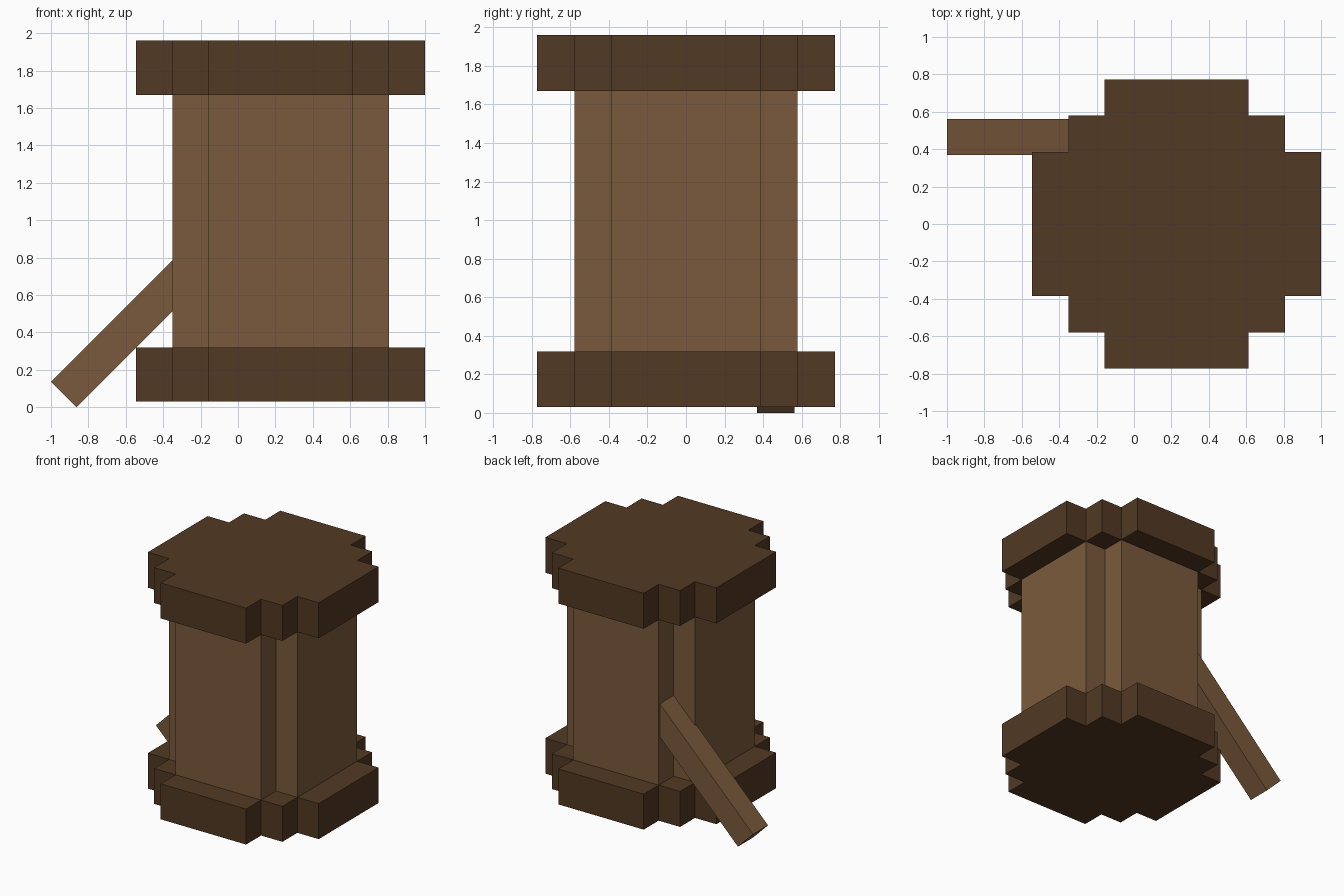
import bpy, bmesh, math
from mathutils import Matrix, Vector

if "Cube" in bpy.data.objects:
    bpy.data.objects.remove(bpy.data.objects["Cube"])

U = 0.193          # module size
CX = 0.2275        # centre of the barrel in x
Z0 = 0.03          # underside of the lower cap


def material(name, rgb):
    m = bpy.data.materials.new(name)
    m.diffuse_color = (*rgb, 1.0)
    m.use_nodes = True
    m.node_tree.nodes["Principled BSDF"].inputs["Base Color"].default_value = m.diffuse_color
    return m


dark_wood = material("dark wood", (0.084, 0.041, 0.0168))
light_wood = material("light wood", (0.195, 0.102, 0.045))


def finish(name, bm, mat):
    bmesh.ops.recalc_face_normals(bm, faces=bm.faces)
    mesh = bpy.data.meshes.new(name)
    bm.to_mesh(mesh)
    bm.free()
    mesh.materials.append(mat)
    obj = bpy.data.objects.new(name, mesh)
    bpy.context.collection.objects.link(obj)
    return obj


def stepped_prism(name, quarter, z, height, mat):
    """Extrude an outline made by turning one stepped quarter four times."""
    bm = bmesh.new()
    verts = []
    for k in range(4):
        turn = Matrix.Rotation(k * math.pi / 2, 3, 'Z')
        for x, y in quarter:
            verts.append(bm.verts.new(turn @ Vector((x * U, y * U, 0)) + Vector((CX, 0, z))))
    face = bm.faces.new(verts)
    top = bmesh.ops.extrude_face_region(bm, geom=[face])["geom"]
    bmesh.ops.translate(bm, vec=(0, 0, height),
                        verts=[g for g in top if isinstance(g, bmesh.types.BMVert)])
    return finish(name, bm, mat)


# Stepped caps and the cross-shaped barrel between them
cap_steps = [(4, 2), (3, 2), (3, 3), (2, 3), (2, 4)]
barrel_steps = [(3, 2), (2, 2), (2, 3)]
stepped_prism("lower_cap", cap_steps, Z0, 1.5 * U, dark_wood)
stepped_prism("barrel", barrel_steps, Z0 + 1.5 * U, 7 * U, light_wood)
stepped_prism("upper_cap", cap_steps, Z0 + 8.5 * U, 1.5 * U, dark_wood)

# Slanted handle running into the back left notch of the barrel
length = 1.35
bm = bmesh.new()
bmesh.ops.create_cube(bm, size=1)
bmesh.ops.scale(bm, vec=(length, U, U), verts=bm.verts)
bmesh.ops.translate(bm, vec=(length / 2, 0, 0), verts=bm.verts)
bmesh.ops.rotate(bm, matrix=Matrix.Rotation(-math.pi / 4, 3, 'Y'), verts=bm.verts)
half = U / 2 * math.sqrt(0.5)
bmesh.ops.translate(bm, vec=(-1 + half, 0.466, half), verts=bm.verts)
finish("handle", bm, light_wood)
